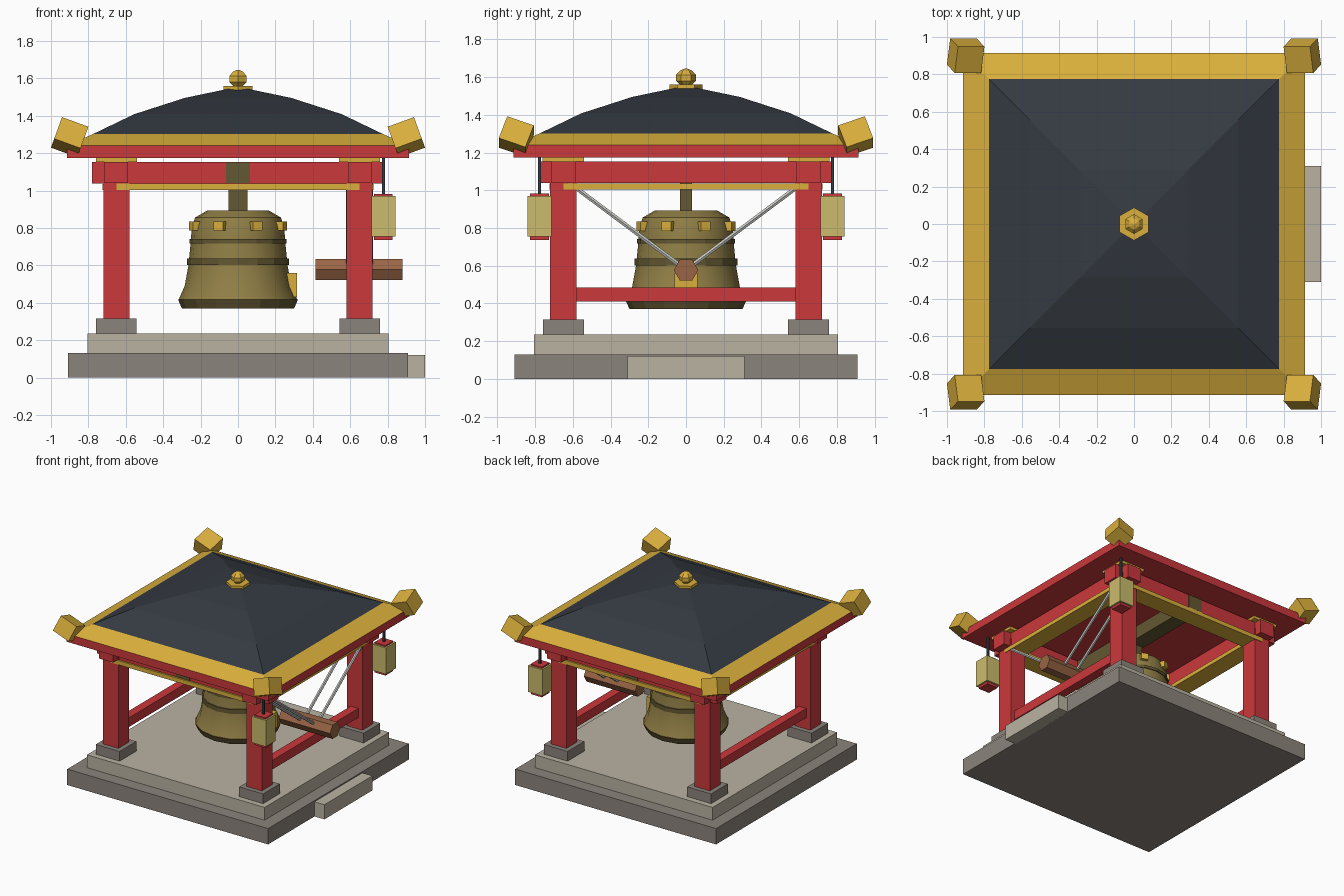
import bpy, bmesh, math
from mathutils import Vector

old = bpy.data.objects.get("Cube")
if old:
    bpy.data.objects.remove(old, do_unlink=True)


def material(name, r, g, b):
    m = bpy.data.materials.new(name)
    m.use_nodes = True
    m.diffuse_color = (r, g, b, 1)
    m.node_tree.nodes["Principled BSDF"].inputs["Base Color"].default_value = (r, g, b, 1)
    return m


red = material("red lacquer", .60, .04, .045)
gold = material("gold", .70, .43, .045)
slate = material("dark slate", .035, .043, .055)
pale_stone = material("pale stone", .49, .45, .36)
grey_stone = material("grey stone", .26, .23, .2)
bronze = material("bronze", .28, .21, .06)
dark_bronze = material("dark bronze", .125, .095, .032)
wood = material("brown wood", .32, .13, .06)
rope_grey = material("rope grey", .57, .57, .54)
paper = material("lantern paper", .6, .5, .15)


def finish(bm, name, mat):
    mesh = bpy.data.meshes.new(name)
    bmesh.ops.recalc_face_normals(bm, faces=bm.faces)
    bm.to_mesh(mesh)
    bm.free()
    mesh.materials.append(mat)
    ob = bpy.data.objects.new(name, mesh)
    bpy.context.collection.objects.link(ob)
    return ob


def box(name, mat, centre, size, rot=(0, 0, 0)):
    bm = bmesh.new()
    bmesh.ops.create_cube(bm, size=1)
    bmesh.ops.scale(bm, vec=size, verts=bm.verts)
    ob = finish(bm, name, mat)
    ob.location, ob.rotation_euler = centre, rot
    return ob


def slab(name, mat, x, y, half_x, half_y, z0, z1):
    return box(name, mat, (x, y, (z0 + z1) / 2), (2 * half_x, 2 * half_y, z1 - z0))


def lathe(name, mat, profile, sides, turn=0, closed=False):
    """Stack of regular polygons from (radius, height) pairs."""
    bm = bmesh.new()
    rings = [[bm.verts.new((r * math.cos(turn + math.tau * i / sides),
                            r * math.sin(turn + math.tau * i / sides), z))
              for i in range(sides)] for r, z in profile]
    pairs = list(zip(rings, rings[1:]))
    if closed:
        pairs.append((rings[-1], rings[0]))
    else:
        bm.faces.new(rings[0])
        bm.faces.new(rings[-1])
    for a, b in pairs:
        for i in range(sides):
            j = (i + 1) % sides
            bm.faces.new((a[i], a[j], b[j], b[i]))
    return finish(bm, name, mat)


def rod(name, mat, start, end, radius, sides=6, turn=0):
    start, end = Vector(start), Vector(end)
    d = end - start
    ob = lathe(name, mat, [(radius, 0), (radius, d.length)], sides, turn)
    ob.location = start
    ob.rotation_euler = d.to_track_quat('Z', 'Y').to_euler()
    return ob


def square_tiers(name, mat, tiers):
    root2 = math.sqrt(2)
    return lathe(name, mat, [(h * root2, z) for h, z in tiers], 4, math.pi / 4)


# Stone platform and step
slab("platform_base", grey_stone, 0, 0, .91, .91, 0, .13)
slab("platform_top", pale_stone, 0, 0, .805, .805, .13, .235)
slab("side_step", pale_stone, .95, 0, .05, .31, 0, .12)

# Corner posts with footings, caps and upturned roof corners
P = .65
for sx in (-1, 1):
    for sy in (-1, 1):
        x, y = P * sx, P * sy
        slab("post_footing", grey_stone, x, y, .108, .108, .235, .315)
        slab("post", red, x, y, .07, .07, .315, 1.1)
        slab("post_cap", gold, x, y, .11, .11, 1.153, 1.177)
        box("roof_corner", gold, (.9 * sx, .9 * sy, 1.285), (.15, .15, .13),
            (.35 * sy, -.35 * sx, 0))

# Beams, trim and low side rails
for s in (-1, 1):
    slab("cross_beam", red, 0, P * s, .78, .063, 1.038, 1.153)
    slab("side_beam", red, P * s, 0, .063, .78, 1.039, 1.152)
    slab("cross_trim", gold, 0, P * s, P, .075, 1.003, 1.037)
    slab("side_trim", gold, P * s, 0, .075, P, 1.004, 1.036)
    slab("side_rail", red, P * s, 0, .035, .59, .41, .485)

# Roof
slab("eaves", red, 0, 0, .915, .915, 1.175, 1.24)
square_tiers("eaves_trim", gold, [(.915, 1.24), (.775, 1.302)])
square_tiers("roof", slate, [(.775, 1.302), (.555, 1.408), (.285, 1.495), (.06, 1.542)])
lathe("finial_plate", gold, [(.088, 1.533), (.088, 1.56)], 6, math.pi / 2)
lathe("finial", gold, [(.03, 1.558), (.053, 1.58), (.053, 1.612), (.03, 1.636), (.006, 1.645)],
      6, math.pi / 2)

# Bell and its hanger
slab("bell_beam", dark_bronze, 0, 0, .063, .72, 1.041, 1.15)
slab("bell_hanger", dark_bronze, 0, 0, .05, .032, .88, 1.045)
bell = lathe("bell", bronze, [
    (.28, .4), (.318, .415), (.285, .49), (.265, .6), (.252, .73), (.248, .8), (.23, .855),
    (.165, .893), (.02, .893), (.02, .86), (.19, .82), (.24, .55)], 16, closed=True)
bell.select_set(True)
bpy.context.view_layer.objects.active = bell
bpy.ops.object.shade_smooth_by_angle(angle=math.radians(25))
lathe("bell_lip", dark_bronze, [(.3, .37), (.321, .418), (.28, .418), (.27, .37)], 16, closed=True)
for r, z0, z1 in ((.272, .602, .637), (.26, .718, .741)):
    lathe("bell_band", dark_bronze, [(r, z0), (r, z1), (r - .03, z1), (r - .03, z0)], 16, closed=True)
for i in range(8):
    a = math.tau * (i + .5) / 8
    box("bell_stud", gold, (.25 * math.cos(a), .25 * math.sin(a), .81), (.045, .055, .05), (0, 0, a))
slab("strike_plate", gold, .285, 0, .03, .06, .43, .56)

# Striking log on slings
rod("striker", wood, (.415, 0, .577), (.88, 0, .577), .065, turn=math.pi / 2)
striker = bpy.data.objects["striker"]
striker.rotation_euler = (0, math.pi / 2, 0)
for x in (.59, .71):
    for s in (-1, 1):
        rod("sling_rope", rope_grey, (x, .03 * s, .6), (x, .62 * s, 1.04), .013)

# Lanterns hung from the eaves
for s in (-1, 1):
    x, y = .777, .777 * s
    slab("lantern", paper, x, y, .064, .064, .755, .97)
    for z in (.735, .97):
        slab("lantern_cap", red, x, y, .05, .05, z, z + .02 if z < .9 else z + .012)
    slab("lantern_cord", slate, x, y, .008, .008, .98, 1.178)
